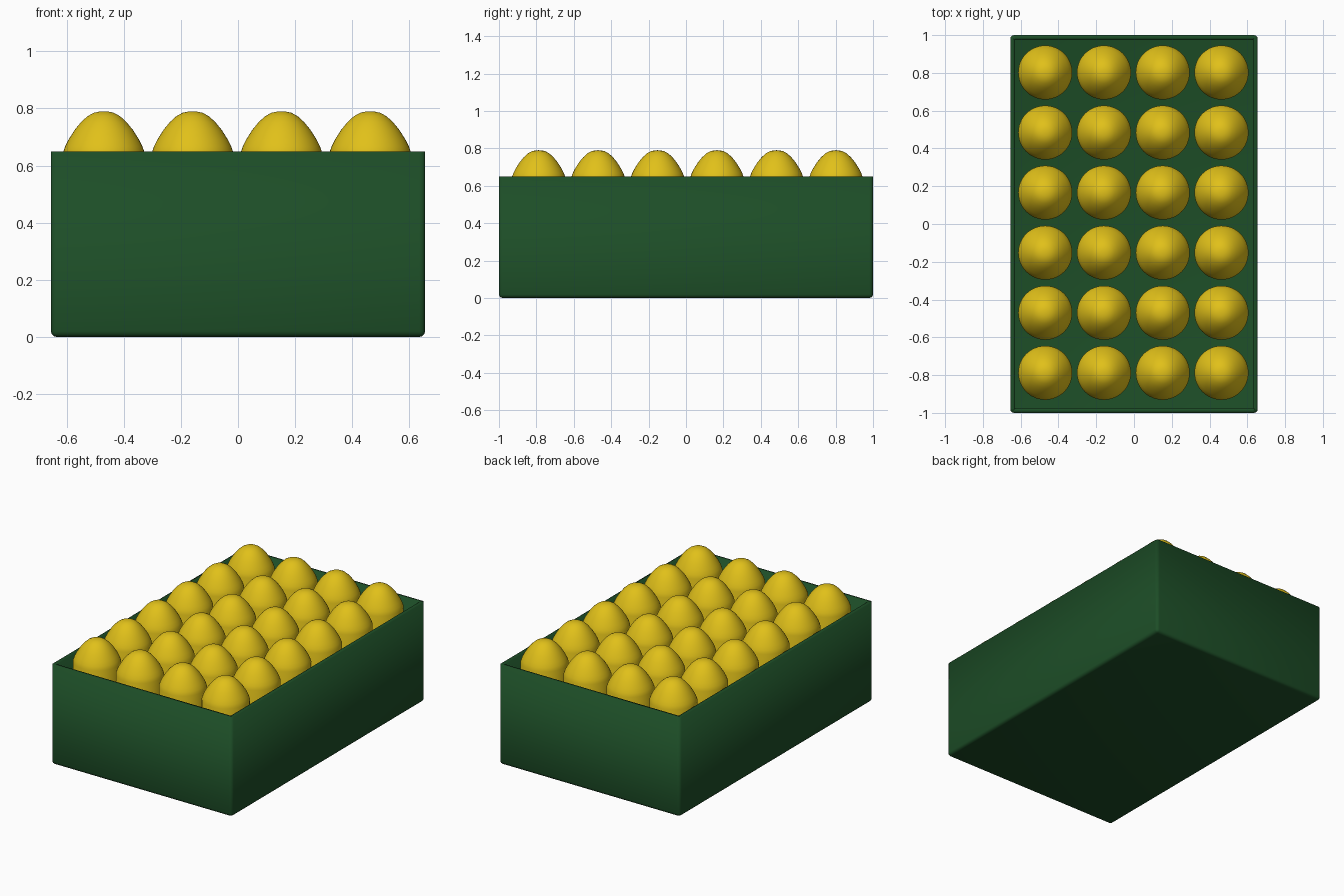
import bpy, bmesh, math

if "Cube" in bpy.data.objects:
    bpy.data.objects.remove(bpy.data.objects["Cube"])

def material(name, color):
    m = bpy.data.materials.new(name)
    m.diffuse_color = color
    m.use_nodes = True
    m.node_tree.nodes["Principled BSDF"].inputs["Base Color"].default_value = m.diffuse_color
    return m

green = material("dark_green", (0.012, 0.075, 0.02, 1))
yellow = material("yellow", (0.75, 0.53, 0.01, 1))

def finish(name, bm, mat):
    me = bpy.data.meshes.new(name)
    bmesh.ops.recalc_face_normals(bm, faces=bm.faces)
    bm.to_mesh(me)
    bm.free()
    me.materials.append(mat)
    ob = bpy.data.objects.new(name, me)
    bpy.context.collection.objects.link(ob)
    bpy.ops.object.select_all(action='DESELECT')
    ob.select_set(True)
    bpy.context.view_layer.objects.active = ob
    bpy.ops.object.shade_smooth_by_angle(angle=math.radians(30))
    return ob

# Open crate: rounded bottom and corner edges, thin walls
W, L, H = 1.31, 2.0, 0.65
bm = bmesh.new()
bmesh.ops.create_cube(bm, size=1)
for v in bm.verts:
    v.co = (v.co.x * W, v.co.y * L, (v.co.z + 0.5) * H)
edges = [e for e in bm.edges if not all(v.co.z > H - 0.01 for v in e.verts)]
bmesh.ops.bevel(bm, geom=edges, offset=0.02, segments=3, profile=0.5, affect='EDGES')
lid = [f for f in bm.faces if all(v.co.z > H - 0.001 for v in f.verts)]
bmesh.ops.delete(bm, geom=lid, context='FACES')
crate = finish("crate", bm, green)
wall = crate.modifiers.new("wall", 'SOLIDIFY')
wall.thickness = 0.025
wall.offset = -1
wall.use_even_offset = True

# Domed cylinder profile (radius, height), spun around z
profile = [(0, 0.025), (0.143, 0.025), (0.143, 0.645), (0.135, 0.668), (0.124, 0.69),
           (0.102, 0.725), (0.080, 0.752), (0.057, 0.773), (0.035, 0.785),
           (0.016, 0.789), (0, 0.79)]
bm = bmesh.new()
vs = [bm.verts.new((r, 0, z)) for r, z in profile]
es = [bm.edges.new(p) for p in zip(vs, vs[1:])]
bmesh.ops.spin(bm, geom=vs + es, cent=(0, 0, 0), axis=(0, 0, 1),
               angle=math.tau, steps=48)
bmesh.ops.remove_doubles(bm, verts=bm.verts, dist=0.0001)
first = finish("domed_cylinder", bm, yellow)

# Grid of 4 x 6 domed cylinders
for i in range(4):
    for j in range(6):
        ob = first
        if i or j:
            ob = first.copy()
            bpy.context.collection.objects.link(ob)
        ob.location = (-0.47 + i * 0.311, -0.788 + j * 0.318, 0)
